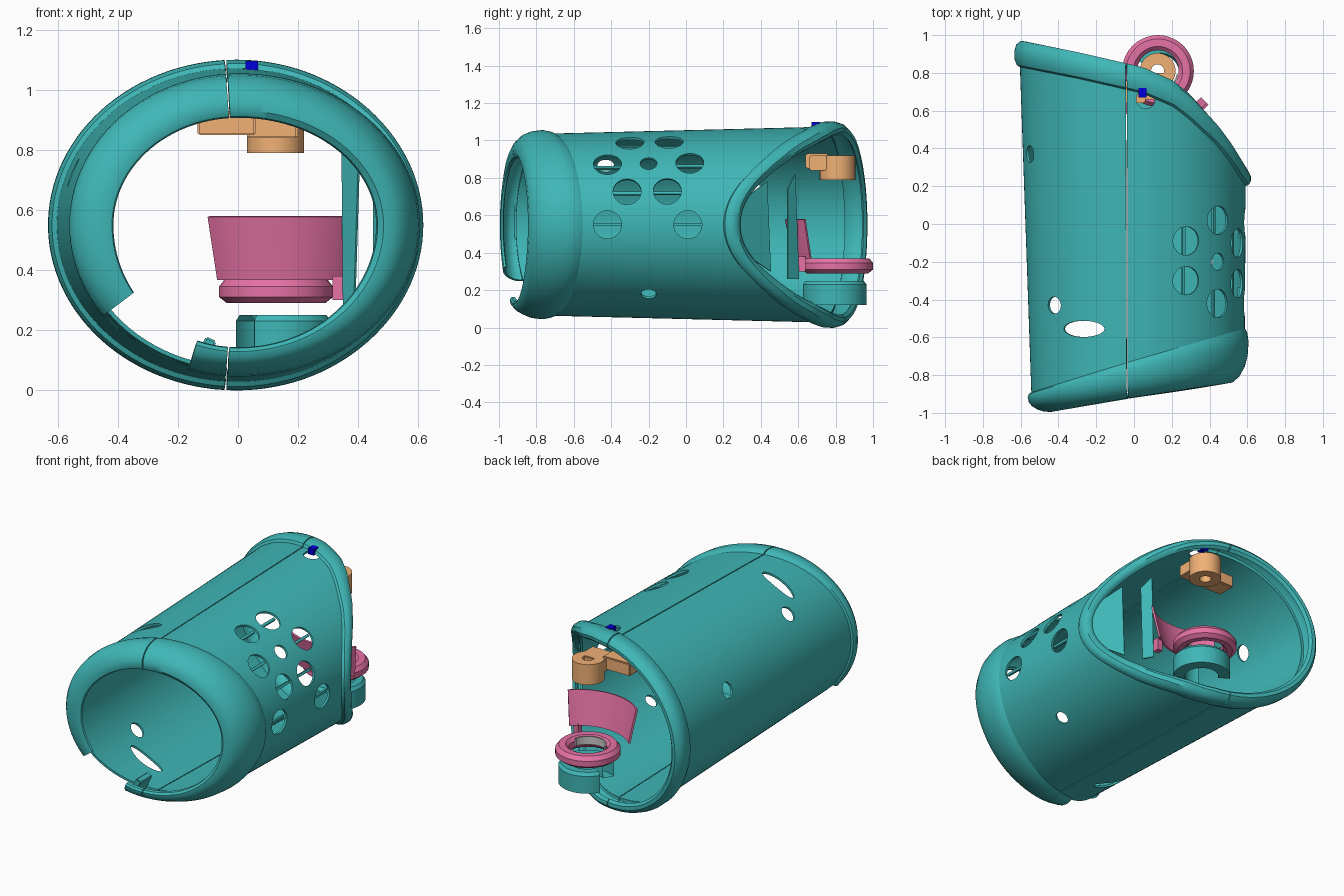
import bpy, bmesh, math
from mathutils import Vector, Matrix

if "Cube" in bpy.data.objects:
    bpy.data.objects.remove(bpy.data.objects["Cube"])

rad, cos, sin = math.radians, math.cos, math.sin


def material(name, rgb):
    m = bpy.data.materials.new(name)
    m.diffuse_color = (*rgb, 1)
    m.use_nodes = True
    m.node_tree.nodes["Principled BSDF"].inputs["Base Color"].default_value = m.diffuse_color
    return m


TEAL = material("teal", (0.05, 0.47, 0.47))
PINK = material("pink", (0.8, 0.17, 0.38))
ORANGE = material("orange", (0.88, 0.44, 0.18))
BLUE = material("blue", (0.0, 0.0, 0.7))


def add_object(name, mesh, mat):
    ob = bpy.data.objects.new(name, mesh)
    bpy.context.collection.objects.link(ob)
    if mat:
        mesh.materials.append(mat)
    return ob


def finish(ob):
    # bake the modifiers and smooth everything but the hard edges
    dg = bpy.context.evaluated_depsgraph_get()
    me = bpy.data.meshes.new_from_object(ob.evaluated_get(dg))
    ob.modifiers.clear()
    ob.data = me
    me.polygons.foreach_set("use_smooth", [True] * len(me.polygons))
    me.set_sharp_from_angle(angle=rad(35))


def grid(name, rows, mat, thick=0, cutter=None, closed=False):
    # skin a list of rows of points, optionally thickened and drilled
    n = len(rows[0])
    verts = [p for r in rows for p in r]
    faces = []
    for i in range(len(rows) - 1):
        for j in range(n if closed else n - 1):
            k = (j + 1) % n
            faces.append((i*n + j, i*n + k, (i + 1)*n + k, (i + 1)*n + j))
    me = bpy.data.meshes.new(name)
    me.from_pydata(verts, [], faces)
    ob = add_object(name, me, mat)
    if thick:
        s = ob.modifiers.new("thick", 'SOLIDIFY')
        s.thickness, s.offset = thick, -1
    if cutter:
        b = ob.modifiers.new("holes", 'BOOLEAN')
        b.operation, b.solver, b.object = 'DIFFERENCE', 'EXACT', cutter
    finish(ob)
    return ob


def box(name, lo, hi, mat, bevel=0.0):
    bm = bmesh.new()
    bmesh.ops.create_cube(bm, size=1)
    for v in bm.verts:
        v.co = [(a + b) / 2 + c * (b - a) for a, b, c in zip(lo, hi, v.co)]
    if bevel:
        bmesh.ops.bevel(bm, geom=bm.edges[:], offset=bevel, segments=2, affect='EDGES')
    me = bpy.data.meshes.new(name)
    bm.to_mesh(me)
    bm.free()
    return add_object(name, me, mat)


def lathe(name, profile, cx, cy, a0, a1, mat, thick=0, steps=40):
    # spin an (r, z) profile about an upright axis
    rows = []
    for i in range(steps + 1):
        a = rad(a0 + (a1 - a0) * i / steps)
        rows.append([(cx + r*cos(a), cy + r*sin(a), z) for r, z in profile])
    return grid(name, rows, mat, thick, closed=not thick)


# ---- oval sleeve surface: angle around, position along y, radial offset ----
def surf(a, y, off=0.0):
    c = cos(a)
    rx = 0.575 + 0.035*y + (0.015 - 0.03*y if c > 0 else 0)
    return Vector(((rx + off) * c, y, 0.55 + (0.505 + 0.025*y + off) * sin(a)))


def front_back_edge(c):      # where the front rim meets the sleeve
    return -0.72 + 0.17 * c


def front_edge(c):           # foremost line of the front rim
    return -0.92 + 0.075 * c


BACK = [(-1, 0.97), (-0.5, 0.91), (0.08, 0.83), (0.35, 0.76), (0.5, 0.69),
        (0.73, 0.54), (0.85, 0.44), (0.95, 0.34), (1, 0.29)]


def back_edge(c):            # slanted back opening with a scooped right side
    for (c0, y0), (c1, y1) in zip(BACK, BACK[1:]):
        if c <= c1 + 1e-6:
            return y0 + (y1 - y0) * (c - c0) / (c1 - c0)
    return BACK[-1][1]


def back_start(c):
    return back_edge(c) - (0.14 if c < 0.5 else 0.14 - 0.1 * (c - 0.5))


def angles(a0, a1):
    n = max(4, int((a1 - a0) / 3))
    return [rad(a0 + (a1 - a0) * i / n) for i in range(n + 1)]


# ---- drilled holes: (y, angle, radius along the girth, radius along y) ----
VENTS = [(-0.42, 41, .075), (0.02, 41, .075), (-0.3, 62, .075), (-0.09, 62, .075),
         (-0.315, 21, .075), (-0.1, 21, .075), (-0.42, 0, .075), (0.01, 0, .075)]
HOLES = [(y, a, r, r) for y, a, r in VENTS] + [
    (-0.2, 41, .045, .045), (-0.2, -48, .04, .04), (0.66, 84, .05, .05),
    (-0.43, 139, .048, .045), (-0.555, 119, .12, .043), (0.37, 160, .05, .045),
    (-0.43, 221, .048, .045), (-0.555, 241, .12, .043)]


def frame(y, deg, off=0.0):
    a = rad(deg)
    p = surf(a, y, off)
    t = (surf(a + .01, y) - surf(a - .01, y)).normalized()
    yy = Vector((0, 1, 0))
    n = yy.cross(t)
    m = Matrix((t, yy, -n if n.dot(p - Vector((0, y, .55))) < 0 else n)).transposed().to_4x4()
    return Matrix.Translation(p) @ m


bm = bmesh.new()
for y, deg, rt, ry in HOLES:
    m = frame(y, deg) @ Matrix.Diagonal((rt, ry, 1, 1))
    bmesh.ops.create_cone(bm, cap_ends=True, segments=28, radius1=1, radius2=1,
                          depth=0.16, matrix=m)
bmesh.ops.recalc_face_normals(bm, faces=bm.faces)
me = bpy.data.meshes.new("hole_cutter")
bm.to_mesh(me)
bm.free()
cutter = add_object("hole_cutter", me, None)
cutter.hide_render = True

# ---- sleeve halves and rolled rims, parted by a thin seam ----
FRONT_ROLL = [(.85, -.125), (.95, -.12), (1, -.1), (.98, -.065), (.88, -.03), (.7, 0),
              (.5, .015), (.25, .02), (.08, .012), (0, -.002)]
BACK_ROLL = [(-1, -.002), (-.92, .016), (-.7, .027), (-.4, .027), (-.15, .016),
             (0, -.008), (-.02, -.03), (-.15, -.045)]


def front_roll(a, t, off):
    c = cos(a)
    if off < 0:              # the lip is shallower along the bottom
        off *= 1 - 0.4 * max(0, -sin(a)) ** 2
    return surf(a, front_back_edge(c) * (1 - t) + front_edge(c) * t, off)


def back_roll(a, t, off):
    c = cos(a)
    return surf(a, back_edge(c) + t * (back_edge(c) - back_start(c)), off)


def sleeve_row(a, n=20):
    c = cos(a)
    y0, y1 = front_back_edge(c) - .02, back_start(c) + .02
    return [surf(a, y0 + (y1 - y0) * i / n) for i in range(n + 1)]


for side, a0, a1 in (("right", -93.5, 93.5), ("left", 94.1, 265.9)):
    arcs = angles(a0, a1)
    grid(side + "_sleeve", [sleeve_row(a) for a in arcs], TEAL, 0.014, cutter)
    grid(side + "_back_rim", [[back_roll(a, *p) for p in BACK_ROLL] for a in arcs], TEAL, 0.012)
for name, a0, a1 in (("right", -93.5, 93.5), ("left", 94.1, 217), ("lower_left", 253, 265.9)):
    grid(name + "_front_rim",
         [[front_roll(a, *p) for p in FRONT_ROLL] for a in angles(a0, a1)], TEAL, 0.012)
bpy.data.objects.remove(cutter)

# ---- thin bars behind the vents ----
for i, (y, deg, r) in enumerate(VENTS):
    bar = box(f"vent_bar_{i + 1}", (-.008, -.085, -.01), (.008, .085, .004), TEAL)
    bar.matrix_world = frame(y, deg, -0.03)

# ---- inner side panels at the scooped opening ----
grid("scoop_panel", [[(.57, .27, .66), (.45, .43, .78)], [(.57, .27, .42), (.45, .45, .3)]],
     TEAL, 0.008)
grid("scoop_strip", [[(.4, .54, .74), (.345, .58, .82)], [(.385, .54, .26), (.35, .6, .26)]],
     TEAL, 0.008)

# ---- lower socket and small front tab ----
lathe("lower_socket", [(.1, .12), (.17, .12), (.17, .23), (.155, .25), (.11, .25), (.1, .23)],
      .14, .795, -120, 150, TEAL)
tab = box("front_tab", (-.02, -.06, -.05), (.02, .06, .05), TEAL, .006)
tab.location, tab.rotation_euler = (-.11, -.82, .125), (0, rad(25), 0)

# ---- pink ring with its curved back plate ----
lathe("ring", [(.11, .31), (.13, .29), (.165, .29), (.19, .31), (.19, .345),
               (.17, .37), (.13, .37), (.11, .35)], .127, .81, 0, 360, PINK)
lathe("curved_plate", [(.295, .37), (.34, .58)], .147, .88, 225, 315, PINK, 0.012)
box("plate_leg", (.315, .6, .3), (.35, .64, .38), PINK)
lathe("ring_insert", [(.1, .32), (.108, .32), (.108, .37), (.1, .37)],
      .127, .81, 190, 350, None)

# ---- orange hanger under the top ----
lathe("hanger_cup", [(.035, .79), (.095, .79), (.095, .92), (.035, .92)],
      .125, .81, 0, 360, ORANGE)
box("hanger_arm", (-.135, .64, .85), (.06, .76, .93), ORANGE, .006)
box("hanger_neck", (.03, .66, .84), (.2, .8, .92), ORANGE, .006)

# ---- blue marker on the back rim ----
box("marker", (.025, .67, 1.06), (.067, .72, 1.098), BLUE)
